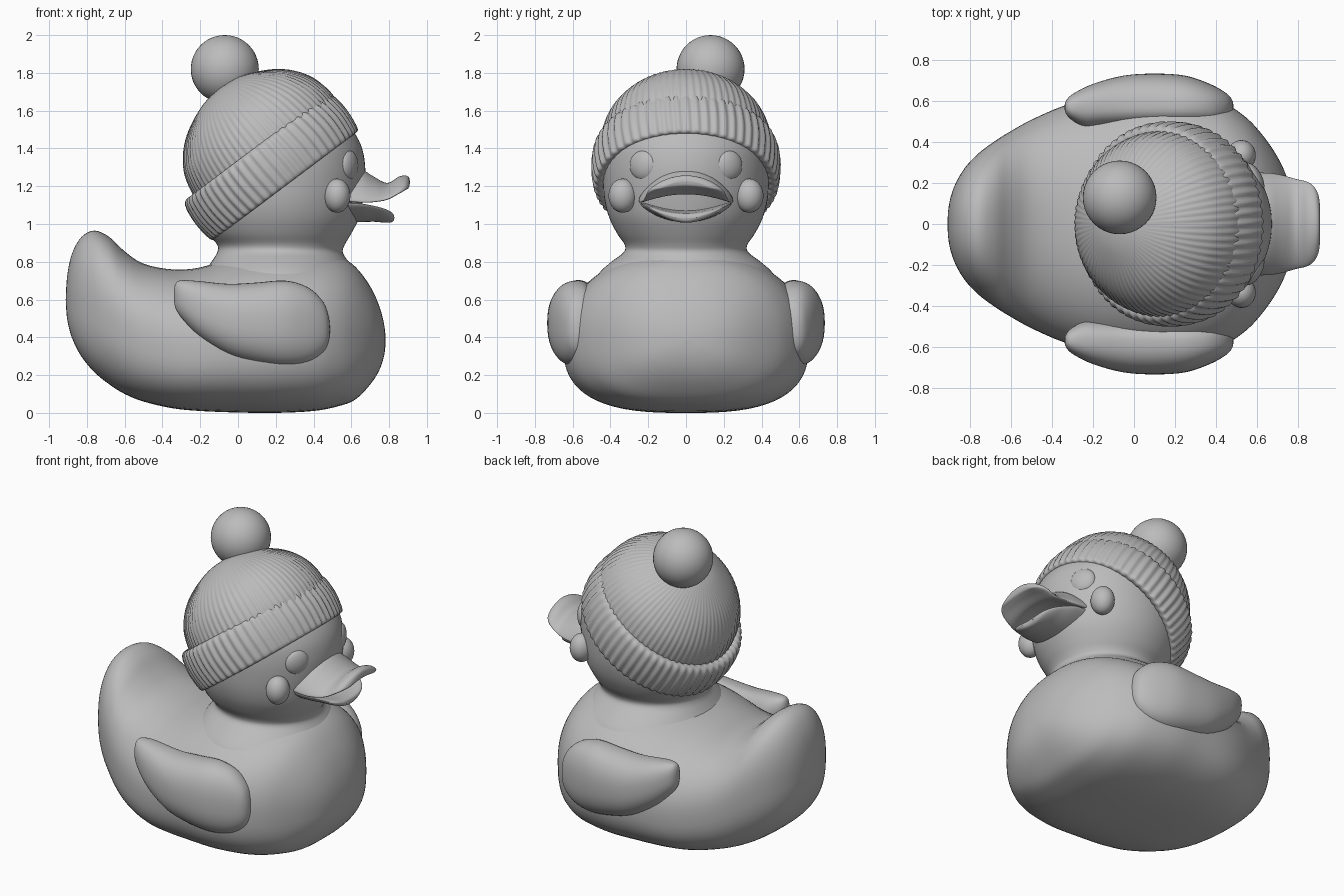
import bpy, bmesh, math
from mathutils import Matrix, Vector

if "Cube" in bpy.data.objects:
    bpy.data.objects.remove(bpy.data.objects["Cube"])

grey = bpy.data.materials.new("plain grey")
grey.diffuse_color = (0.5, 0.5, 0.5, 1)
grey.use_nodes = True
grey.node_tree.nodes["Principled BSDF"].inputs["Base Color"].default_value = grey.diffuse_color


def finish(name, bm, angle=60):
    bmesh.ops.remove_doubles(bm, verts=bm.verts, dist=0.0004)
    bmesh.ops.recalc_face_normals(bm, faces=bm.faces)
    me = bpy.data.meshes.new(name)
    bm.to_mesh(me)
    bm.free()
    ob = bpy.data.objects.new(name, me)
    bpy.context.collection.objects.link(ob)
    me.materials.append(grey)
    bpy.ops.object.select_all(action='DESELECT')
    ob.select_set(True)
    bpy.context.view_layer.objects.active = ob
    bpy.ops.object.shade_smooth_by_angle(angle=math.radians(angle))
    return ob


def smooth_rows(rows, n):
    """Catmull-Rom interpolation of every column"""
    out = []
    for i in range(len(rows) - 1):
        p = [rows[max(0, min(len(rows) - 1, i + k))] for k in (-1, 0, 1, 2)]
        for s in range(n):
            t = s / n
            out.append([0.5 * (2 * b + (c - a) * t + (2 * a - 5 * b + 4 * c - d) * t * t
                               + (3 * b - a - 3 * c + d) * t ** 3) for a, b, c, d in zip(*p)])
    return out + [list(rows[-1])]


def loft(name, rows, section, n=4, segs=64, matrix=None):
    bm = bmesh.new()
    rings = [[bm.verts.new(section(r, 2 * math.pi * k / segs)) for k in range(segs)]
             for r in smooth_rows(rows, n)]
    for a, b in zip(rings, rings[1:]):
        for k in range(segs):
            j = (k + 1) % segs
            bm.faces.new((a[k], a[j], b[j], b[k]))
    for end in (rings[0], rings[-1]):
        bm.faces.new(end)
    if matrix:
        bm.transform(matrix)
    return finish(name, bm)


def ball(name, centre, size, turn=0):
    bm = bmesh.new()
    bmesh.ops.create_uvsphere(bm, u_segments=40, v_segments=24, radius=1)
    bm.transform(Matrix.Translation(centre) @ Matrix.Rotation(turn, 4, 'Z')
                 @ Matrix.Diagonal((*size, 1)))
    return finish(name, bm)


def power(v, e):
    return math.copysign(abs(v) ** e, v)


# Body with upturned tail: x, bottom, top, half width
def body_section(r, a):
    x, zb, zt, w = r
    zc = zb + (zt - zb) * 0.45
    c, s = math.cos(a), math.sin(a)
    e = 2 / (2.2 if s > 0 else 2.8)
    h = zt - zc if s > 0 else zc - zb
    return (x, max(w, 0) * power(c, e), max(0, zc + h * power(s, e)))


loft("body", [
    (-.912, .6, .6, 0), (-.905, .5, .72, .09), (-.88, .4, .84, .18), (-.83, .3, .93, .27),
    (-.76, .215, .965, .345), (-.68, .15, .93, .405), (-.6, .10, .855, .455),
    (-.5, .06, .79, .51), (-.35, .025, .76, .575), (-.2, .01, .77, .615),
    (0, .002, .83, .64), (.2, .0, .855, .65), (.4, .01, .855, .61), (.53, .035, .83, .535),
    (.62, .07, .775, .445), (.7, .15, .67, .33), (.75, .23, .56, .22),
    (.775, .31, .46, .11), (.782, .385, .385, 0)], body_section)

# Neck and head: z, back x, front x, half width
loft("head", [
    (.66, -.2, .66, .50), (.74, -.18, .63, .46), (.8, -.14, .585, .395), (.85, -.11, .555, .33),
    (.89, -.11, .565, .325), (.95, -.16, .6, .365), (1.03, -.2, .64, .405), (1.12, -.22, .66, .43),
    (1.22, -.23, .672, .44), (1.32, -.22, .672, .44), (1.42, -.18, .65, .425),
    (1.52, -.12, .59, .38), (1.62, -.03, .49, .29), (1.68, .06, .38, .18), (1.71, .2, .2, 0)],
    lambda r, a: ((r[1] + r[2]) / 2 + (r[2] - r[1]) / 2 * math.cos(a), r[3] * math.sin(a), r[0]))

# Wings: x, bottom, top, outward bulge
for side, label in ((1, "left"), (-1, "right")):
    def wing_section(r, a):
        x, zb, zt, t = r
        c = math.cos(a)
        reach = max(0, t if c > 0 else min(t, .1))
        return (x, side * (.57 + reach * power(c, .85)),
                (zb + zt) / 2 + (zt - zb) / 2 * power(math.sin(a), .85))
    loft(label + "_wing", [
        (-.34, .62, .62, 0), (-.333, .56, .68, .03), (-.3, .505, .702, .065), (-.2, .40, .697, .115),
        (-.05, .305, .683, .155), (.1, .262, .69, .165), (.25, .245, .7, .155),
        (.37, .265, .665, .115), (.45, .32, .59, .07), (.48, .38, .51, .035),
        (.487, .44, .44, 0)], wing_section, segs=48)
    # Cheeks and eyes
    ball(label + "_cheek", (.525, side * .335, 1.15), (.07, .075, .09))
    ball(label + "_eye", (.585, side * .225, 1.31), (.04, .08, .08), side * .5)


# Bill halves: x, centre height, half thickness, half width, droop of the edges
def bill_section(r, a):
    x, z, t, w, droop = r
    c = math.cos(a)
    return (x, w * c, z + t * math.sin(a) - droop * c * c)


loft("upper_bill", [
    (.55, 1.24, .06, .25, .11), (.65, 1.235, .055, .25, .115), (.72, 1.21, .04, .24, .09),
    (.79, 1.187, .03, .22, .055), (.85, 1.215, .035, .205, .05), (.885, 1.225, .032, .175, .04),
    (.904, 1.226, .022, .13, .03), (.91, 1.226, 0, .07, .01)], bill_section)
loft("lower_bill", [
    (.55, 1.04, .035, .24, -.07), (.65, 1.04, .03, .24, -.065), (.72, 1.038, .026, .21, -.055),
    (.77, 1.034, .026, .18, -.045), (.806, 1.032, .024, .14, -.03),
    (.823, 1.032, .016, .09, -.015), (.828, 1.032, 0, .05, 0)], bill_section)

# Knitted hat, tilted back: radius, height along the hat axis
tilt = Matrix.Translation((.2425, 0, 1.205)) @ Matrix.Rotation(math.radians(-36.9), 4, 'Y')


def knit(ribs, depth, shift):
    def section(r, a):
        rib = math.sin(ribs * a + 8 * r[1] + 1.2 * math.sin(3 * a))
        rad = max(0, r[0]) * (1 + depth * rib * min(1, max(0, r[0]) / .3))
        return (shift + rad * math.cos(a), rad * math.sin(a), r[1])
    return section


loft("hat_crown", [(.43, .15), (.45, .2), (.447, .28), (.415, .38), (.345, .475), (.25, .545),
                   (.12, .6), (0, .615)], knit(72, .008, .04), 5, 288, tilt)
loft("hat_brim", [(.41, .03), (.44, 0), (.475, -.005), (.488, .03), (.497, .12), (.487, .21),
                  (.468, .245), (.44, .25), (.41, .23)], knit(58, .012, .005), 3, 290, tilt)
ball("pompom", (-.07, .13, 1.82), (.18, .18, .18))
